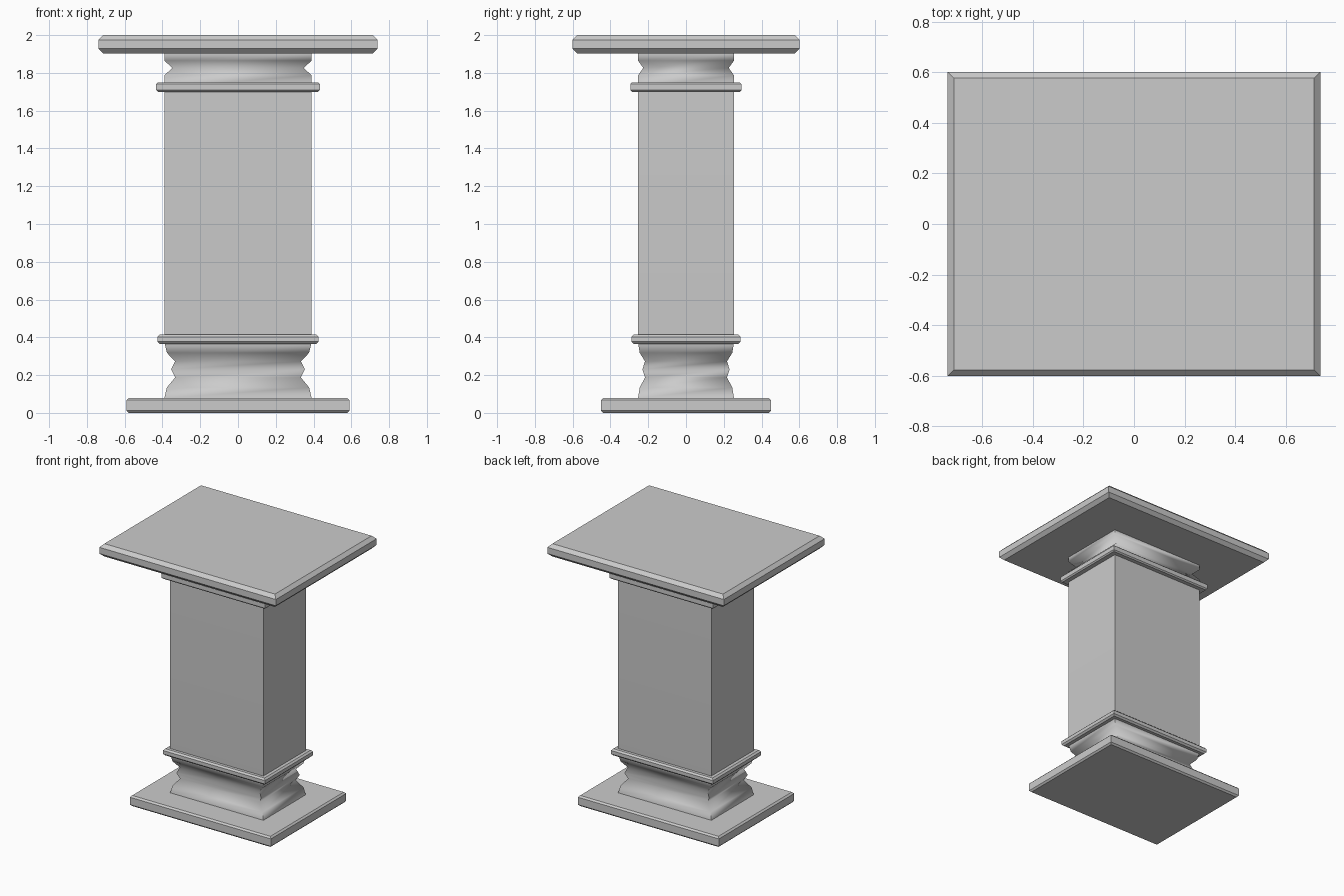
import bpy, bmesh, math

if "Cube" in bpy.data.objects:
    bpy.data.objects.remove(bpy.data.objects["Cube"])


def loft(name, rings, smooth_angle=None):
    """Stack rectangles (half x, half y, z) into a closed solid."""
    bm = bmesh.new()
    loops = [[bm.verts.new((sx * hx, sy * hy, z))
              for sx, sy in ((-1, -1), (1, -1), (1, 1), (-1, 1))]
             for hx, hy, z in rings]
    for a, b in zip(loops, loops[1:]):
        for i in range(4):
            j = (i + 1) % 4
            bm.faces.new((a[i], a[j], b[j], b[i]))
    bm.faces.new(loops[0][::-1])
    bm.faces.new(loops[-1])
    mesh = bpy.data.meshes.new(name)
    bm.to_mesh(mesh)
    bm.free()
    obj = bpy.data.objects.new(name, mesh)
    bpy.context.collection.objects.link(obj)
    if smooth_angle:
        bpy.ops.object.select_all(action='DESELECT')
        obj.select_set(True)
        bpy.context.view_layer.objects.active = obj
        bpy.ops.object.shade_smooth_by_angle(angle=math.radians(smooth_angle))
    return obj


def slab(name, hx, hy, z0, z1, c):
    """Rectangular plate with chamfered upper and lower rims."""
    loft(name, [(hx - c, hy - c, z0), (hx, hy, z0 + c),
                (hx, hy, z1 - c), (hx - c, hy - c, z1)])


# Plates and trim bands
slab("base_plate", 0.59, 0.45, 0.0, 0.08, 0.012)
slab("lower_band", 0.427, 0.288, 0.365, 0.415, 0.012)
slab("upper_band", 0.433, 0.294, 1.70, 1.75, 0.009)
slab("top_plate", 0.738, 0.602, 1.903, 2.0, 0.025)

# Shaft with moulded foot and neck: (scale of section, height)
profile = [(1.0, 0.078), (0.965, 0.135), (0.852, 0.188), (0.908, 0.23),
           (0.855, 0.273), (0.965, 0.318), (0.995, 0.365), (1.0, 0.39),
           (1.0, 1.725), (1.0, 1.787), (0.89, 1.826), (1.0, 1.865), (1.0, 1.905)]
loft("shaft", [(0.39 * s, 0.254 * s, z) for s, z in profile], 80)
